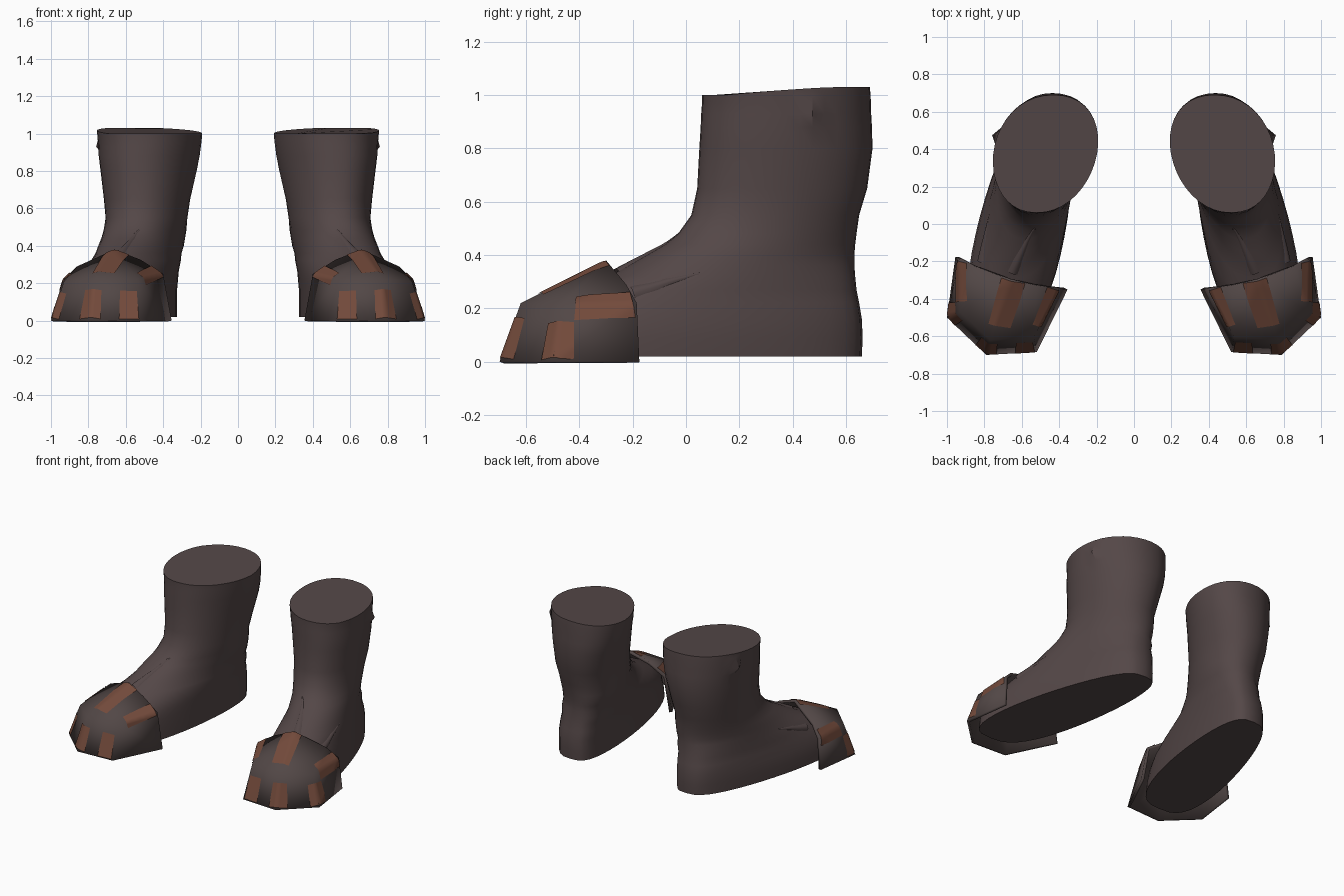
import bpy, bmesh, math
from mathutils import Vector
from mathutils.bvhtree import BVHTree

if "Cube" in bpy.data.objects:
    bpy.data.objects.remove(bpy.data.objects["Cube"])


def material(name, rgb):
    m = bpy.data.materials.new(name)
    m.diffuse_color = (*rgb, 1)
    m.use_nodes = True
    m.node_tree.nodes["Principled BSDF"].inputs["Base Color"].default_value = m.diffuse_color
    return m


LEATHER = material("dark brown leather", (0.088, 0.063, 0.063))
CAP = material("grey brown cap", (0.084, 0.063, 0.061))
RUST = material("rust orange", (0.172, 0.069, 0.044))


def finish(name, bm, mat, angle, thickness=0):
    """Turn a bmesh of the +x side into a mirrored, shaded object."""
    bmesh.ops.recalc_face_normals(bm, faces=bm.faces)
    me = bpy.data.meshes.new(name)
    bm.to_mesh(me)
    bm.free()
    ob = bpy.data.objects.new(name, me)
    bpy.context.collection.objects.link(ob)
    me.materials.append(mat)
    bpy.ops.object.select_all(action='DESELECT')
    ob.select_set(True)
    bpy.context.view_layer.objects.active = ob
    bpy.ops.object.shade_smooth_by_angle(angle=math.radians(angle))
    if thickness:
        s = ob.modifiers.new("thickness", 'SOLIDIFY')
        s.thickness = thickness
        s.offset = -1
    mir = ob.modifiers.new("other side", 'MIRROR')
    mir.use_mirror_merge = False
    return ob


# Boot: horizontal rings
# (z, y front, y back, centre x front, centre x back, half width front, back)
LEVELS = [
    (.02, -.60, .66, .72, .46, .27, .20),
    (.09, -.59, .663, .72, .46, .27, .20),
    (.16, -.56, .66, .71, .46, .26, .20),
    (.22, -.50, .65, .69, .455, .245, .20),
    (.27, -.42, .64, .67, .45, .23, .205),
    (.32, -.29, .635, .645, .445, .215, .21),
    (.36, -.22, .632, .63, .44, .20, .215),
    (.40, -.15, .632, .61, .435, .20, .22),
    (.44, -.08, .635, .585, .435, .20, .22),
    (.48, -.03, .64, .56, .44, .205, .22),
    (.55, .02, .65, .53, .45, .21, .22),
    (.65, .042, .68, .525, .45, .22, .235),
    (.80, .05, .70, .525, .435, .24, .265),
    (.88, .055, .698, .525, .43, .25, .28),
    (.93, .057, .695, .52, .43, .255, .285),
    (.97, .06, .693, .52, .43, .26, .29),
    (1.0, .06, .69, .52, .43, .265, .29),
]
SIDES = 40
bm = bmesh.new()
rings = []
for z, yf, yb, cf, cb, wf, wb in LEVELS:
    ring = []
    p = .64 if z < .25 else .75 if z < .35 else .92
    for i in range(SIDES):
        a = 2 * math.pi * i / SIDES
        v, s = math.cos(a), math.sin(a)
        t = (1 - v) / 2                      # 0 at the heel, 1 at the toe
        y = yb + (yf - yb) * t
        w = wb + (wf - wb) * t
        x = cb + (cf - cb) * t + math.copysign(abs(s) ** p, s) * w
        if z == .93 and i == 8:              # small outward nub on the shaft
            x += .035
        # top rim rises toward the outer back
        rise = (x - .2) * 1.4 + (y - .42) * 2.5
        lift = .03 * max(0, min(1, rise)) if z > .96 else 0
        ring.append(bm.verts.new((x, y, z + lift)))
    rings.append(ring)
for lo, hi in zip(rings, rings[1:]):
    for i in range(SIDES):
        j = (i + 1) % SIDES
        bm.faces.new((lo[i], lo[j], hi[j], hi[i]))
bm.faces.new(rings[0])
bm.faces.new(rings[-1])
bmesh.ops.recalc_face_normals(bm, faces=bm.faces)
boot_tree = BVHTree.FromBMesh(bm)
finish("boots", bm, LEATHER, 40)


# Folds over the instep: tapered ridges lying on the boot surface
def fold(name, start, end, radius):
    bm = bmesh.new()
    start, end = Vector(start), Vector(end)
    along = (end - start).normalized()
    rows, n = [], 8
    for k in range(n + 1):
        u = k / n
        loc, nor, _, _ = boot_tree.find_nearest(start.lerp(end, u))
        side = along.cross(nor).normalized()
        r = radius * (1 - u) + .002
        rows.append([bm.verts.new(loc + side * r * x + nor * r * h)
                     for x, h in ((-1.6, -.4), (-.6, .6), (.6, .6), (1.6, -.4))])
    for a, b in zip(rows, rows[1:]):
        for i in range(3):
            bm.faces.new((a[i], a[i + 1], b[i + 1], b[i]))
    finish(name, bm, LEATHER, 60)


fold("instep_fold", (.65, -.26, .335), (.53, .02, .46), .02)
fold("outer_fold", (.84, -.20, .27), (.77, .05, .33), .018)

# Toe cap: low-poly shell, open at the back and underneath
bottom = [(.355, -.35, 0), (.52, -.685, 0), (.79, -.70, 0), (1.0, -.50, 0), (.955, -.175, 0)]
middle = [(.40, -.345, .25), (.535, -.605, .22), (.77, -.62, .22), (.93, -.47, .21), (.935, -.185, .22)]
ridge = [(.52, -.33, .325), (.66, -.30, .38), (.86, -.225, .29)]
bm = bmesh.new()
B, M, R = ([bm.verts.new(c) for c in row] for row in (bottom, middle, ridge))
for i in range(4):
    bm.faces.new((B[i], B[i + 1], M[i + 1], M[i]))
for f in ((M[0], M[1], R[0]), (M[1], R[1], R[0]), (M[1], M[2], R[1]),
          (M[2], M[3], R[1]), (M[3], R[2], R[1]), (M[3], M[4], R[2])):
    bm.faces.new(f)
bmesh.ops.recalc_face_normals(bm, faces=bm.faces)
# make sure the shell faces outward
if sum(f.normal.z for f in bm.faces) < 0:
    bmesh.ops.reverse_faces(bm, faces=bm.faces)
cap_tree = BVHTree.FromBMesh(bm)
finish("toe_caps", bm, CAP, 80, .02)


# Rust patches: thin skins draped on the cap
def patch(bm, a, b, c, d, n=12):
    a, b, c, d = map(Vector, (a, b, c, d))
    grid = []
    for i in range(n + 1):
        row = []
        for j in range(n + 1):
            q = a.lerp(b, i / n).lerp(d.lerp(c, i / n), j / n)
            loc, nor, _, _ = cap_tree.find_nearest(q)
            row.append(bm.verts.new(loc + nor * .004))
        grid.append(row)
    for i in range(n):
        for j in range(n):
            bm.faces.new((grid[i][j], grid[i + 1][j], grid[i + 1][j + 1], grid[i][j + 1]))


bm = bmesh.new()
# upper strips: centre, inner, outer
patch(bm, (.58, -.32, .36), (.71, -.288, .365), (.785, -.54, .27), (.66, -.56, .26))
patch(bm, (.41, -.35, .23), (.46, -.34, .30), (.54, -.54, .26), (.49, -.55, .19))
patch(bm, (.945, -.19, .165), (.90, -.21, .265), (.89, -.41, .24), (.95, -.42, .155))
# lower tabs: front inner, front outer, outer corner
patch(bm, (.53, -.69, .01), (.635, -.70, .01), (.63, -.65, .165), (.54, -.65, .165))
patch(bm, (.735, -.70, .01), (.85, -.65, .01), (.82, -.61, .165), (.73, -.65, .165))
patch(bm, (.965, -.55, .01), (1.0, -.42, .01), (.96, -.42, .15), (.93, -.53, .15))
bmesh.ops.dissolve_degenerate(bm, dist=1e-5, edges=bm.edges)
finish("cap_patches", bm, RUST, 80)
